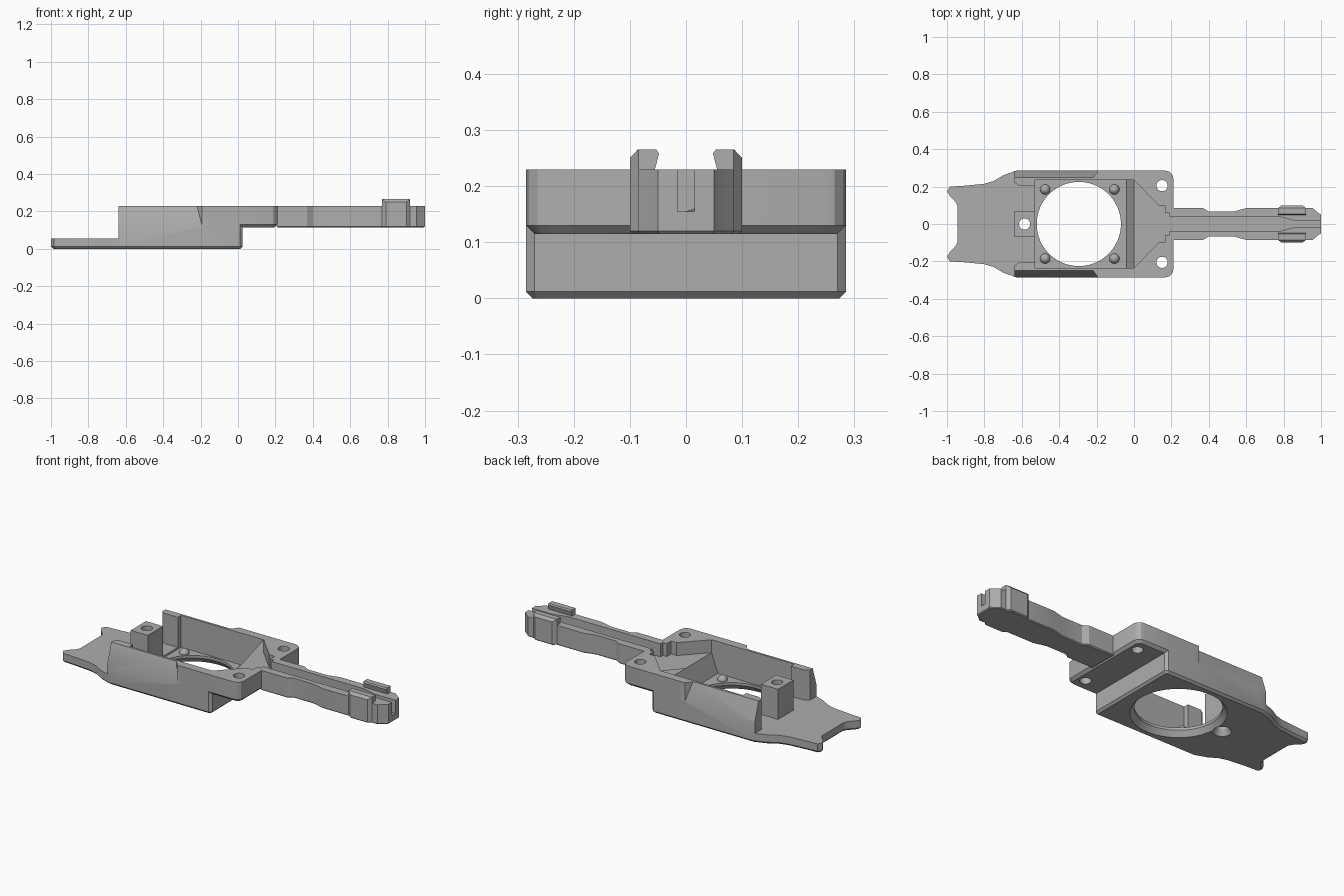
import bpy, bmesh, math
from mathutils import Matrix

if "Cube" in bpy.data.objects:
    bpy.data.objects.remove(bpy.data.objects["Cube"])

grey = bpy.data.materials.new("plain grey plastic")
grey.use_nodes = True
colour = (0.42, 0.42, 0.42, 1)
grey.diffuse_color = colour
grey.node_tree.nodes["Principled BSDF"].inputs["Base Color"].default_value = colour


def finish(name, bm):
    bmesh.ops.recalc_face_normals(bm, faces=bm.faces)
    mesh = bpy.data.meshes.new(name)
    bm.to_mesh(mesh)
    bm.free()
    mesh.materials.append(grey)
    obj = bpy.data.objects.new(name, mesh)
    bpy.context.collection.objects.link(obj)
    return obj


def prism(name, pts, z0, z1, chamfer=0):
    """Extrude an outline upward, optionally chamfering its lower rim."""
    bm = bmesh.new()
    base = bm.faces.new([bm.verts.new((x, y, z0)) for x, y in pts])
    rim = list(base.edges)
    out = bmesh.ops.extrude_face_region(bm, geom=[base], use_keep_orig=True)
    for v in out["geom"]:
        if isinstance(v, bmesh.types.BMVert):
            v.co.z = z1
    bmesh.ops.recalc_face_normals(bm, faces=bm.faces)
    if chamfer:
        bmesh.ops.bevel(bm, geom=rim, offset=chamfer, segments=1, affect='EDGES')
    return finish(name, bm)


def mirrored(half):
    """Complete a half outline by reflecting it across y = 0."""
    return half + [(x, -y) for x, y in reversed(half)]


def box(name, x0, x1, y0, y1, z0, z1):
    return prism(name, [(x0, y0), (x1, y0), (x1, y1), (x0, y1)], z0, z1)


def side_profile(name, pts, width):
    """Extrude an x-z profile across y."""
    obj = prism(name, pts, -width, width)
    obj.data.transform(Matrix.Rotation(math.pi / 2, 4, 'X'))
    return obj


def cone(name, x, y, z0, z1, r0, r1, sides=48):
    bm = bmesh.new()
    bmesh.ops.create_cone(bm, cap_ends=True, segments=sides, radius1=r0, radius2=r1,
                          depth=z1 - z0, matrix=Matrix.Translation((x, y, (z0 + z1) / 2)))
    return finish(name, bm)


def hull(name, pts):
    bm = bmesh.new()
    for p in pts:
        bm.verts.new(p)
    bmesh.ops.convex_hull(bm, input=bm.verts)
    return finish(name, bm)


def combine(obj, tool, operation='DIFFERENCE', keep=False):
    mod = obj.modifiers.new("join", 'BOOLEAN')
    mod.object, mod.operation, mod.solver = tool, operation, 'EXACT'
    bpy.context.view_layer.update()
    graph = bpy.context.evaluated_depsgraph_get()
    mesh = bpy.data.meshes.new_from_object(obj.evaluated_get(graph))
    obj.modifiers.clear()
    obj.data = mesh
    if not keep:
        bpy.data.objects.remove(tool)


# Main tray with its forked tail
outline = mirrored([(-0.945, 0.1), (-0.955, 0.12), (-0.985, 0.15), (-1, 0.175), (-0.985, 0.2),
                    (-0.9, 0.205), (-0.8, 0.215), (-0.75, 0.23), (-0.7, 0.26), (-0.63, 0.285),
                    (0.01, 0.285), (0.025, 0.27)])
tray = prism("tray", outline, 0, 0.23, 0.012)
combine(tray, box("tail_cut", -1.1, -0.64, -0.4, 0.4, 0.055, 0.4))

# Raised deck with rounded corners
deck = mirrored([(-0.15, 0.285), (0.17, 0.285), (0.19, 0.28), (0.205, 0.265), (0.21, 0.245)])
combine(tray, prism("deck", deck, 0.115, 0.23, 0.015), 'UNION')

# Pocket, ramp and open rear entrance
combine(tray, side_profile("pocket_cut", [(-0.53, 0.045), (-0.04, 0.045), (0, 0.155),
                                          (0, 0.3), (-0.53, 0.3)], 0.235))
entrance = mirrored([(-0.7, 0.225), (-0.64, 0.222), (-0.615, 0.205), (-0.5, 0.205)])
combine(tray, prism("entrance_cut", entrance, 0.055, 0.4))

# Sloping outer faces of the side walls
for s in (-1, 1):
    combine(tray, hull("slope_cut", [(x, s * y, z) for x, y, z in (
        (-0.7, 0.248, 0.23), (-0.7, 0.236, 0.27), (-0.7, 0.3, 0.07), (-0.7, 0.4, 0.07),
        (-0.7, 0.4, 0.27), (-0.23, 0.248, 0.23), (-0.23, 0.236, 0.27), (-0.19, 0.287, 0.115),
        (-0.19, 0.4, 0.115), (-0.19, 0.287, 0.27), (-0.19, 0.4, 0.27))]))

# Funnel and cable channel shared by tray and arm
channel = prism("channel_cut", mirrored([
    (-0.01, 0.235), (0, 0.235), (0.13, 0.1), (0.165, 0.1), (0.165, 0.06), (0.19, 0.06),
    (0.19, 0.038), (0.78, 0.038), (0.87, 0.015), (1.1, 0.015)]), 0.155, 0.4)
combine(tray, channel, keep=True)

# Post, large round opening and fixing holes
combine(tray, box("post", -0.64, -0.53, -0.07, 0.07, 0.03, 0.23), 'UNION')
combine(tray, cone("opening_cut", -0.295, 0, -0.1, 0.2, 0.225, 0.225, 80))
combine(tray, cone("opening_flare", -0.295, 0, -0.01, 0.03, 0.255, 0.225, 80))
combine(tray, cone("post_hole", -0.585, 0, -0.1, 0.4, 0.03, 0.03))
combine(tray, cone("post_countersink", -0.585, 0, -0.01, 0.03, 0.055, 0.03))
for s in (-1, 1):
    combine(tray, cone("deck_hole", 0.15, s * 0.205, -0.1, 0.4, 0.03, 0.03))

# Long arm
arm = prism("arm", mirrored([
    (0.205, 0.085), (0.37, 0.085), (0.4, 0.066), (0.53, 0.066), (0.6, 0.085), (0.77, 0.085),
    (0.79, 0.1), (0.9, 0.1), (0.92, 0.085), (0.955, 0.085), (0.985, 0.06), (1, 0.05)]),
    0.115, 0.23, 0.005)
combine(arm, channel)

# Hooked clips on the arm and screw heads in the tray
parts = [tray, arm]
for s, side in ((1, "left"), (-1, "right")):
    profile = ((0.1, 0.22), (0.1, 0.25), (0.086, 0.265), (0.053, 0.265),
               (0.048, 0.258), (0.058, 0.228), (0.058, 0.22))
    parts.append(hull(side + "_clip", [
        (x, s * min(y, limit), z) for y, z in profile
        for x, limit in ((0.77, 0.085), (0.79, 0.1), (0.9, 0.1), (0.92, 0.085))]))
    for x, end in ((-0.475, "rear"), (-0.105, "front")):
        bm = bmesh.new()
        bmesh.ops.create_uvsphere(bm, u_segments=24, v_segments=12, radius=0.027,
                                  matrix=Matrix.Translation((x, s * 0.185, 0.045)))
        for v in bm.verts:
            v.co.z = max(v.co.z, 0.04)
        parts.append(finish(f"{side}_{end}_screw_head", bm))

# Smooth curved walls while keeping edges crisp
bpy.ops.object.select_all(action='DESELECT')
for part in parts:
    part.select_set(True)
bpy.context.view_layer.objects.active = tray
bpy.ops.object.shade_smooth_by_angle(angle=math.radians(25))
